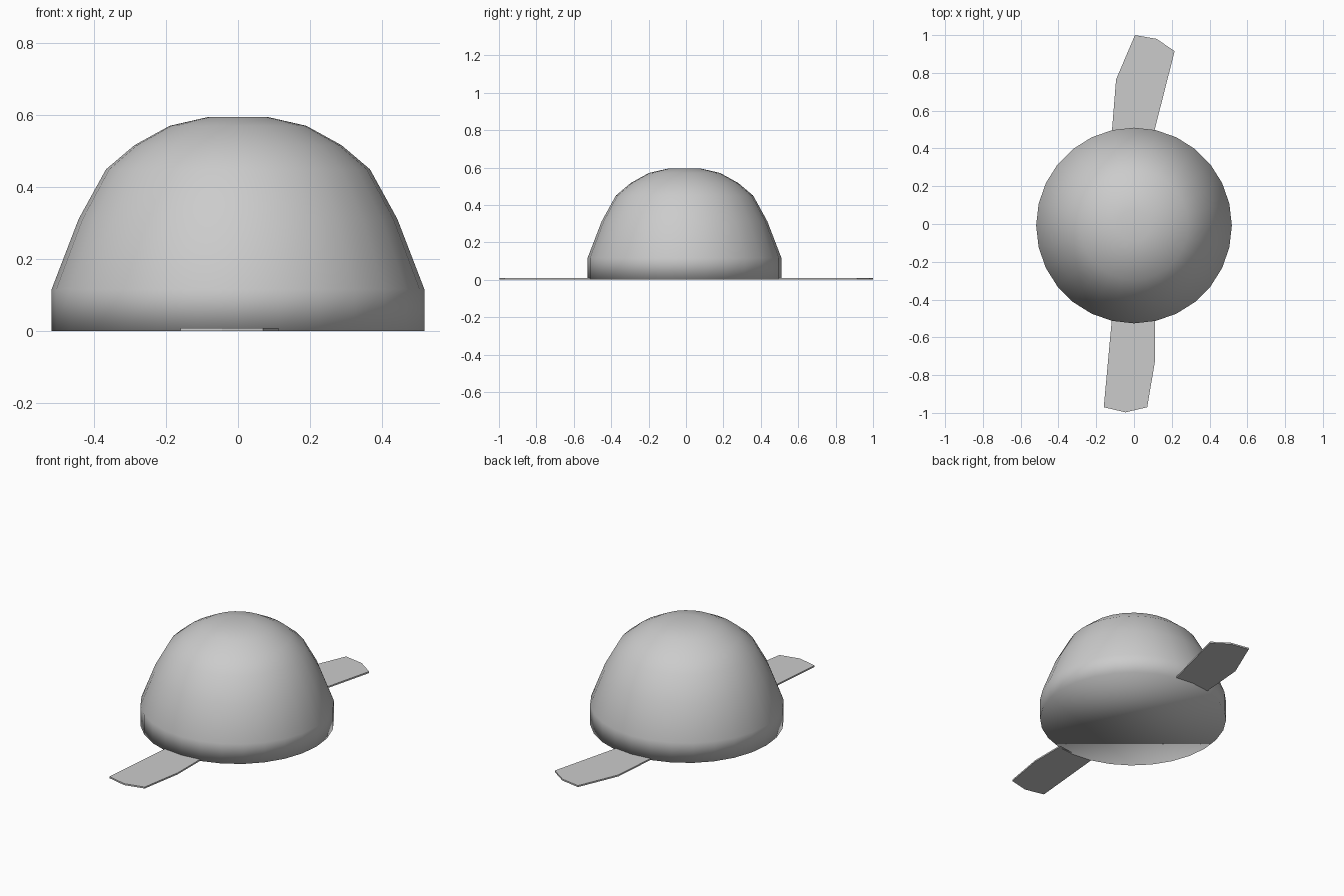
import bpy, bmesh, math

if "Cube" in bpy.data.objects:
    bpy.data.objects.remove(bpy.data.objects["Cube"])

grey = bpy.data.materials.new("plain grey")
grey.diffuse_color = (0.6, 0.6, 0.6, 1)
grey.use_nodes = True
grey.node_tree.nodes["Principled BSDF"].inputs["Base Color"].default_value = grey.diffuse_color


def add_object(name, bm, smooth):
    bmesh.ops.recalc_face_normals(bm, faces=bm.faces[:])
    for f in bm.faces:
        f.smooth = smooth
    mesh = bpy.data.meshes.new(name)
    bm.to_mesh(mesh)
    bm.free()
    mesh.materials.append(grey)
    obj = bpy.data.objects.new(name, mesh)
    bpy.context.collection.objects.link(obj)
    return obj


# Dome: stacked 28-sided rings, closed top and bottom, smooth throughout
SIDES = 28
profile = [(0.518, 0.0), (0.518, 0.117), (0.443, 0.312), (0.367, 0.45),
           (0.288, 0.517), (0.19, 0.571), (0.085, 0.595)]
bm = bmesh.new()
rings = []
for r, z in profile:
    rings.append([bm.verts.new((r * math.cos(2 * math.pi * i / SIDES),
                                r * math.sin(2 * math.pi * i / SIDES) - 0.008, z))
                  for i in range(SIDES)])
for low, high in zip(rings, rings[1:]):
    for i in range(SIDES):
        j = (i + 1) % SIDES
        bm.faces.new((low[i], low[j], high[j], high[i]))
bm.faces.new(rings[0][::-1])
bm.faces.new(rings[-1])
add_object("dome", bm, True)


# Flat straps: thin extruded outlines lying on the ground
def strap(name, outline, thickness=0.009):
    bm = bmesh.new()
    face = bm.faces.new([bm.verts.new((x, y, 0)) for x, y in outline])
    top = bmesh.ops.extrude_face_region(bm, geom=[face], use_keep_orig=True)
    verts = [v for v in top["geom"] if isinstance(v, bmesh.types.BMVert)]
    bmesh.ops.translate(bm, vec=(0, 0, thickness), verts=verts)
    add_object(name, bm, False)


strap("front_strap", [(-0.115, -0.48), (-0.16, -0.97), (-0.045, -0.997),
                      (0.07, -0.97), (0.112, -0.72), (0.112, -0.48)])
strap("back_strap", [(0.102, 0.47), (0.215, 0.915), (0.12, 0.98),
                     (0.005, 1.0), (-0.095, 0.765), (-0.117, 0.49)])
